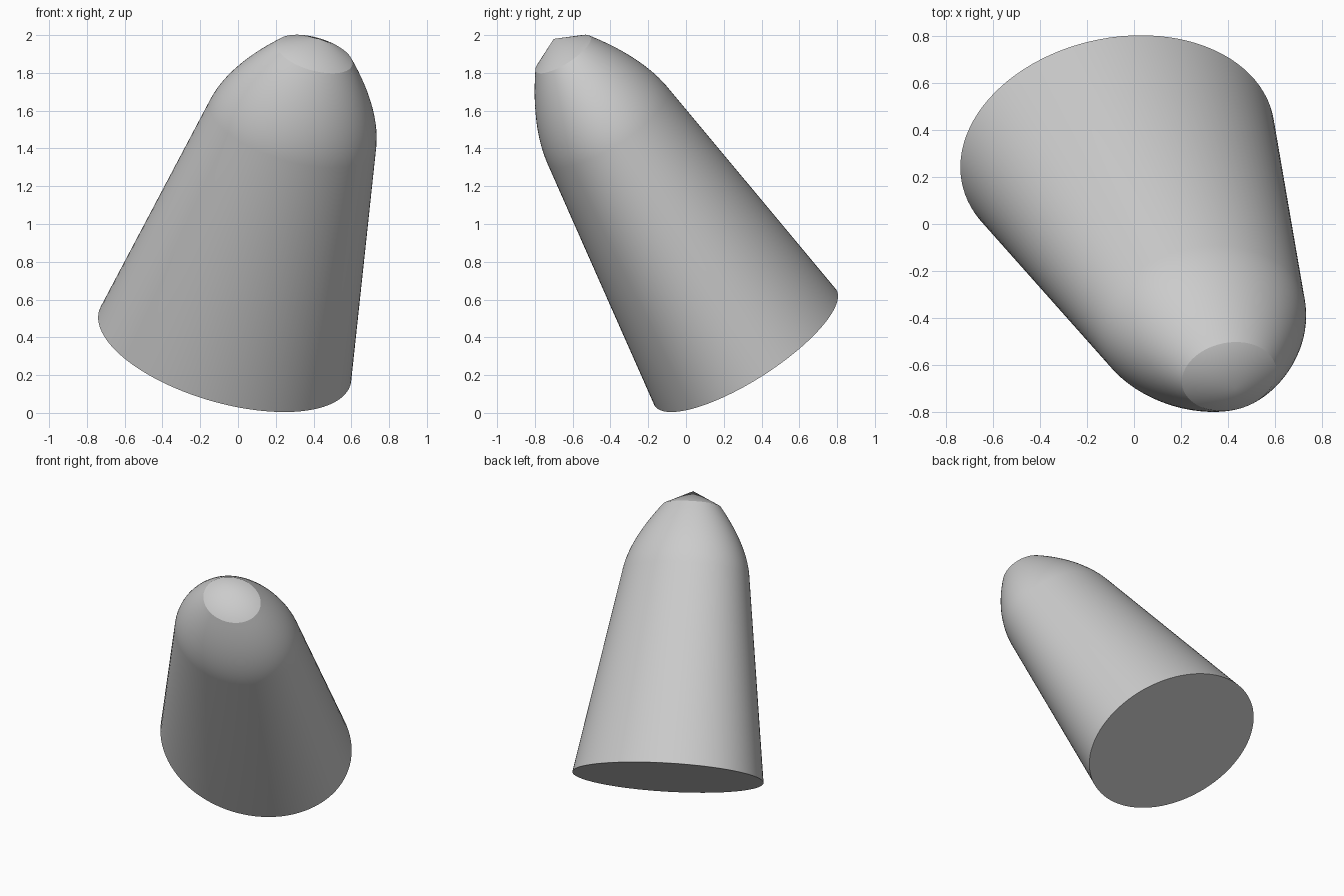
import bpy, bmesh, math
from mathutils import Vector, Matrix

cube = bpy.data.objects.get("Cube")
if cube:
    bpy.data.objects.remove(cube, do_unlink=True)

SEGMENTS = 96
base = Vector((-0.07, 0.315, 0.345))
tip = Vector((0.43, -0.70, 1.98))
wide, narrow = 0.694, 0.569

# Tilted frame: long axis of the oval, short axis, and the body axis
axis = (tip - base).normalized()
side = Vector((0.963, 0.048, -0.266))
side = (side - axis * side.dot(axis)).normalized()
frame = Matrix((side, axis.cross(side), axis)).transposed()
length = (tip - base).length

# Profile as (relative height, relative radius): taper, rounded nose, blunt point
start, bend, rim = Vector((0.72, 0.66)), Vector((0.823, 0.607)), Vector((0.951, 0.30))
profile = [Vector((0.0, 1.0))]
steps = 14
for i in range(steps + 1):
    t = i / steps
    profile.append(start * (1 - t) ** 2 + bend * 2 * t * (1 - t) + rim * t ** 2)

# Sweep oval rings along the axis
bm = bmesh.new()
rings = []
for h, r in profile:
    ring = []
    for k in range(SEGMENTS):
        a = math.tau * k / SEGMENTS
        p = Vector((wide * r * math.cos(a), narrow * r * math.sin(a), h * length))
        ring.append(bm.verts.new(base + frame @ p))
    rings.append(ring)
apex = bm.verts.new(tip)
for k in range(SEGMENTS):
    n = (k + 1) % SEGMENTS
    for low, high in zip(rings, rings[1:]):
        bm.faces.new((low[k], low[n], high[n], high[k]))
    bm.faces.new((rings[-1][k], rings[-1][n], apex))
bm.faces.new(rings[0][::-1])
bmesh.ops.recalc_face_normals(bm, faces=bm.faces)

# Smooth surface with crisp edges at the base and nose rim
for f in bm.faces:
    f.smooth = True
for ring in (rings[0], rings[-1]):
    for k in range(SEGMENTS):
        bm.edges.get((ring[k], ring[(k + 1) % SEGMENTS])).smooth = False

mesh = bpy.data.meshes.new("tapered_body")
bm.to_mesh(mesh)
bm.free()
body = bpy.data.objects.new("tapered_body", mesh)
bpy.context.collection.objects.link(body)

# Single grey finish
grey = bpy.data.materials.new("light_grey")
grey.use_nodes = True
colour = (0.6, 0.6, 0.6, 1.0)
grey.diffuse_color = colour
grey.node_tree.nodes["Principled BSDF"].inputs["Base Color"].default_value = colour
mesh.materials.append(grey)
